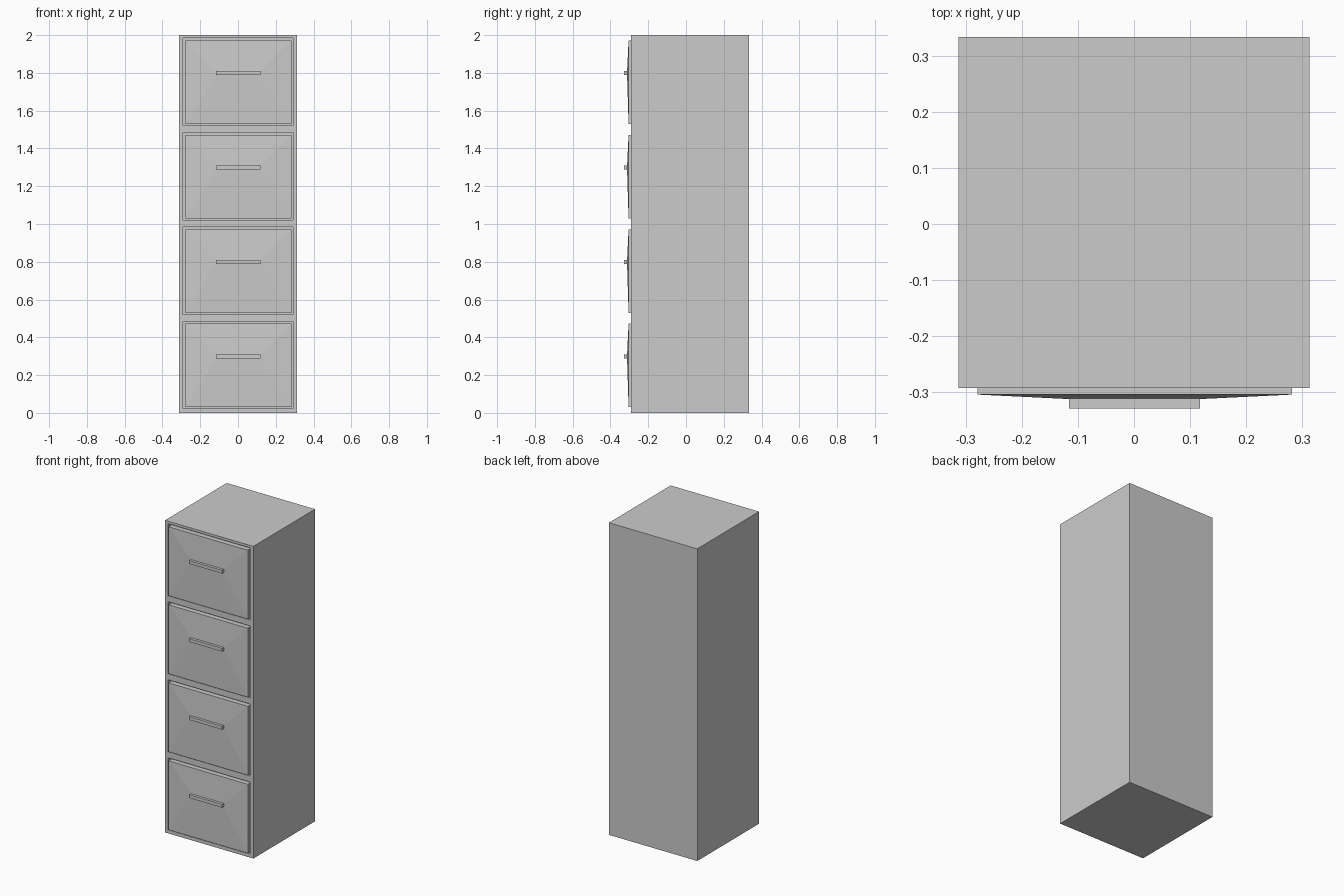
import bpy, bmesh
from mathutils import Vector

if "Cube" in bpy.data.objects:
    bpy.data.objects.remove(bpy.data.objects["Cube"])

FRONT, BACK, HALF_W = -0.292, 0.333, 0.313
RECESS_Y = FRONT + 0.02


def box(bm, lo, hi):
    geom = bmesh.ops.create_cube(bm, size=1)
    lo, hi = Vector(lo), Vector(hi)
    for v in geom["verts"]:
        v.co = Vector([(lo[i] + hi[i]) / 2 + v.co[i] * (hi[i] - lo[i]) for i in range(3)])


def make(name, bm):
    bmesh.ops.recalc_face_normals(bm, faces=bm.faces)
    mesh = bpy.data.meshes.new(name)
    bm.to_mesh(mesh)
    bm.free()
    obj = bpy.data.objects.new(name, mesh)
    bpy.context.collection.objects.link(obj)
    return obj


def ring(bm, x0, x1, z0, z1, y):
    return [bm.verts.new((x, y, z)) for x, z in ((x0, z0), (x1, z0), (x1, z1), (x0, z1))]


# Cabinet shell
bm = bmesh.new()
box(bm, (-HALF_W, FRONT, 0), (HALF_W, BACK, 2))
cabinet = make("cabinet_body", bm)

# Shallow drawer recesses
bm = bmesh.new()
for i in range(4):
    z = i * 0.5
    box(bm, (-0.29, FRONT - 0.1, z + 0.022), (0.29, RECESS_Y, z + 0.484))
cutter = make("recess_cutter", bm)
cutter.hide_render = True
cutter.hide_viewport = True
cut = cabinet.modifiers.new("recesses", "BOOLEAN")
cut.operation = "DIFFERENCE"
cut.solver = "EXACT"
cut.object = cutter

# Drawer fronts: panel sloping out to a bar handle, lofted through rings
for i in range(4):
    z = i * 0.5
    bm = bmesh.new()
    panel = (-0.279, 0.282, z + 0.03, z + 0.472)
    handle = (-0.116, 0.118, z + 0.288, z + 0.309)
    rings = [ring(bm, *panel, RECESS_Y + 0.001), ring(bm, *panel, -0.304),
             ring(bm, *handle, -0.312), ring(bm, *handle, -0.329)]
    for a, b in zip(rings, rings[1:]):
        for k in range(4):
            n = (k + 1) % 4
            bm.faces.new((a[k], a[n], b[n], b[k]))
    bm.faces.new(rings[0])
    bm.faces.new(rings[-1])
    make(f"drawer_front_{i + 1}", bm)
